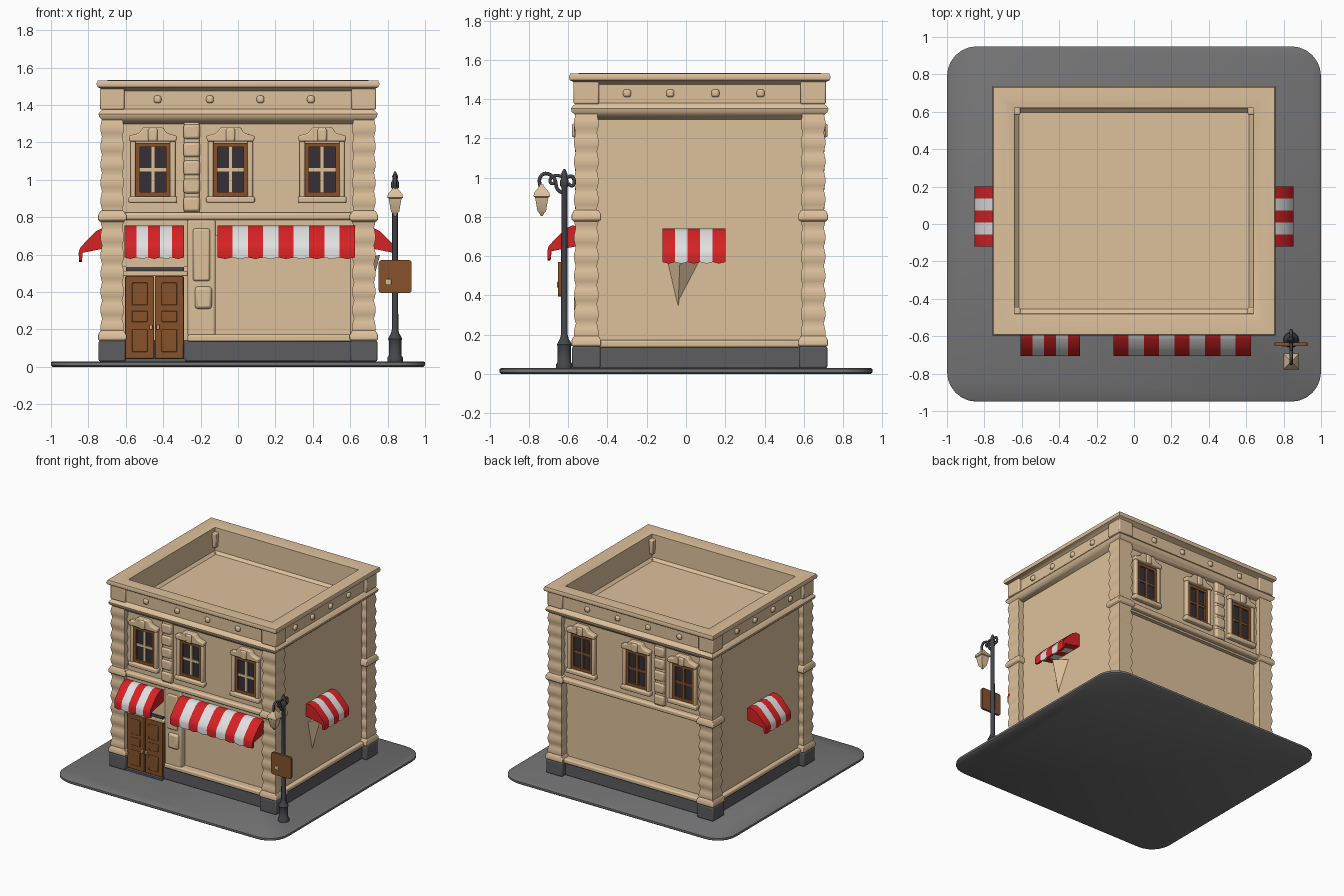
import bpy, bmesh, math
from mathutils import Matrix, Vector

if "Cube" in bpy.data.objects:
    bpy.data.objects.remove(bpy.data.objects["Cube"])


def material(name, r, g, b):
    m = bpy.data.materials.new(name)
    m.use_nodes = True
    m.diffuse_color = (r, g, b, 1)
    m.node_tree.nodes["Principled BSDF"].inputs["Base Color"].default_value = (r, g, b, 1)
    return m


STONE = material("cream_stone", 0.73, 0.53, 0.33)
PAVING = material("paving_grey", 0.17, 0.17, 0.175)
PLINTH = material("plinth_grey", 0.11, 0.11, 0.12)
IRON = material("dark_iron", 0.06, 0.062, 0.07)
RED = material("awning_red", 0.68, 0.016, 0.018)
WHITE = material("awning_white", 0.75, 0.75, 0.76)
WOOD = material("brown_wood", 0.24, 0.085, 0.025)
GLASS = material("dark_glass", 0.035, 0.03, 0.038)
CY = 0.07                       # centre of the building in y
HX, HY = 0.69, 0.60             # half size of the walls
smooth_parts = []


def finish(name, bm, mats, bevel=0, segments=2):
    bmesh.ops.recalc_face_normals(bm, faces=bm.faces)
    me = bpy.data.meshes.new(name)
    bm.to_mesh(me)
    bm.free()
    ob = bpy.data.objects.new(name, me)
    bpy.context.collection.objects.link(ob)
    for m in mats:
        me.materials.append(m)
    if bevel:
        mod = ob.modifiers.new("soft_edges", "BEVEL")
        mod.width, mod.segments = bevel, segments
    smooth_parts.append(ob)
    return ob


def skin(bm, rings, caps=True):
    """Join rings of points into a closed tube."""
    vs = [[bm.verts.new(p) for p in ring] for ring in rings]
    n = len(vs[0])
    faces = [[bm.faces.new((a[i], a[(i + 1) % n], b[(i + 1) % n], b[i])) for i in range(n)]
             for a, b in zip(vs, vs[1:])]
    if caps:
        bm.faces.new(vs[0])
        bm.faces.new(vs[-1])
    return faces


def loft(name, x, y, rings, mat, bevel=0):
    """Stack of rectangles: each ring is (half x, half y, z)."""
    bm = bmesh.new()
    skin(bm, [[(x + i * hx, y + j * hy, z) for i, j in ((-1, -1), (1, -1), (1, 1), (-1, 1))]
              for hx, hy, z in rings])
    return finish(name, bm, [mat], bevel)


def box(name, x0, x1, y0, y1, z0, z1, mat, bevel=0):
    hx, hy = (x1 - x0) / 2, (y1 - y0) / 2
    return loft(name, (x0 + x1) / 2, (y0 + y1) / 2, [(hx, hy, z0), (hx, hy, z1)], mat, bevel)


def on_face(name, s, x0, x1, d0, d1, z0, z1, mat, bevel=0):
    """Box on the front (s=-1) or back (s=1) wall, from depth d0 to d1."""
    ya, yb = sorted((CY + s * (HY + d0), CY + s * (HY + d1)))
    return box(name, x0, x1, ya, yb, z0, z1, mat, bevel)


def lathe(name, x, y, profile, mat, n=12):
    bm = bmesh.new()
    skin(bm, [[(x + r * math.cos(k * math.tau / n), y + r * math.sin(k * math.tau / n), z)
               for k in range(n)] for r, z in profile])
    return finish(name, bm, [mat])


def tube(name, pts, radius, mat):
    cu = bpy.data.curves.new(name, "CURVE")
    cu.dimensions, cu.bevel_depth, cu.bevel_resolution = "3D", radius, 2
    cu.resolution_u = 6
    sp = cu.splines.new("NURBS")
    sp.points.add(len(pts) - 1)
    sp.use_endpoint_u = True
    sp.order_u = 3
    for p, co in zip(sp.points, pts):
        p.co = (*co, 1)
    cu.materials.append(mat)
    bpy.context.collection.objects.link(bpy.data.objects.new(name, cu))


# Pavement slab with rounded corners
bm = bmesh.new()
outline = [(sx * 0.84 + 0.16 * math.cos(a), sy * 0.79 + 0.16 * math.sin(a))
           for q, (sx, sy) in enumerate(((1, 1), (-1, 1), (-1, -1), (1, -1)))
           for a in [(q + k / 6) * math.pi / 2 for k in range(7)]]
skin(bm, [[(x * f, y * f, z) for x, y in outline] for f, z in ((0.99, 0), (1, 0.008), (1, 0.024), (0.992, 0.03))])
finish("pavement", bm, [PAVING])

# Wall core, plinth and upper storey walls
box("walls", -HX, HX, CY - HY + 0.03, CY + HY - 0.03, 0.03, 1.31, STONE)
loft("plinth", 0, CY, [(HX + 0.01, HY + 0.005, 0.03), (HX + 0.01, HY + 0.005, 0.14)], PLINTH, 0.006)
for s, side in ((-1, "front"), (1, "back")):
    on_face(side + "_upper_wall", s, -HX, HX, -0.05, 0, 0.77, 1.31, STONE)
    on_face(side + "_ledge", s, -HX, HX, -0.04, 0.04, 0.785, 0.825, STONE, 0.012)
    on_face(side + "_base_sill", s, -0.27 if s < 0 else -HX, HX, -0.05, 0.03, 0.135, 0.172, STONE, 0.01)
    box(("left" if s > 0 else "right") + "_base_sill", s * HX - 0.03, s * HX + 0.03,
        CY - HY, CY + HY, 0.135, 0.172, STONE, 0.01)

# Corner pillars with rounded courses
for sx in (-1, 1):
    for sy in (-1, 1):
        x, y = sx * 0.673, CY + sy * 0.578
        steps = 60
        rings = []
        for k in range(steps + 1):
            z = 0.16 + 1.17 * k / steps
            h = 0.053 + 0.010 * abs(math.sin((z - 0.16) * math.pi / 0.097))
            rings.append((h, h, z))
        loft("corner_pillar", x, y, rings, STONE)
        loft("pillar_plinth", x, y, [(0.072, 0.072, 0.03), (0.072, 0.072, 0.14)], PLINTH, 0.008)
        for z in (0.135, 0.775):
            loft("pillar_band", x, y, [(0.062, 0.062, z), (0.076, 0.076, z + 0.012), (0.076, 0.076, z + 0.035),
                                       (0.062, 0.062, z + 0.06)], STONE, 0.004)
        loft("frieze_block", x, y, [(0.065, 0.065, 1.375), (0.065, 0.065, 1.49)], STONE, 0.008)

# Cornice, parapet and sunken roof in one swept profile
profile = [(-0.02, 1.29), (0.02, 1.305), (0.035, 1.32), (0.052, 1.335), (0.056, 1.352), (0.045, 1.368),
           (0.026, 1.38), (0.026, 1.475), (0.045, 1.488), (0.062, 1.497), (0.067, 1.512), (0.06, 1.53),
           (0.0, 1.533), (-0.05, 1.522), (-0.055, 1.34), (-0.075, 1.32)]
loft("cornice_and_roof", 0, CY, [(HX + o, HY + o, z) for o, z in profile], STONE)
for s in (-1, 1):
    for x in (-0.43, -0.15, 0.12, 0.39):
        on_face("frieze_boss", s, x - 0.02, x + 0.02, 0.01, 0.042, 1.41, 1.45, STONE, 0.012)
    for y in (-0.3, -0.08, 0.15, 0.38):
        box("side_boss", s * 0.715 - 0.018, s * 0.715 + 0.018, y - 0.02, y + 0.02, 1.41, 1.45, STONE, 0.012)

# Upper windows on front and back, with a strip pilaster
HOOD = [(-0.125, 1.205), (-0.13, 1.235), (-0.075, 1.25), (-0.05, 1.283),
        (0.05, 1.283), (0.075, 1.25), (0.13, 1.235), (0.125, 1.205)]


def window(s, cx):
    def part(name, x0, x1, d1, z0, z1, mat, bevel=0):
        on_face(name, s, cx + x0, cx + x1, -0.01, d1, z0, z1, mat, bevel)
    part("window_glass", -0.085, 0.085, 0.004, 0.92, 1.19, GLASS)
    for k in (-1, 1):
        a, b = sorted((k * 0.07, k * 0.094))
        part("window_frame_side", a, b, 0.018, 0.915, 1.195, WOOD)
        a, b = sorted((k * 0.092, k * 0.12))
        part("window_surround", a, b, 0.03, 0.9, 1.22, STONE, 0.008)
    for z in (0.912, 1.175):
        part("window_frame_rail", -0.094, 0.094, 0.018, z, z + 0.023, WOOD)
    bar = STONE if s < 0 else WOOD
    part("window_mullion", -0.011, 0.011, 0.014, 0.93, 1.18, bar)
    part("window_crossbar", -0.075, 0.075, 0.012, 1.045, 1.063, bar)
    part("window_sill", -0.13, 0.13, 0.04, 0.875, 0.912, STONE, 0.01)
    bm = bmesh.new()
    skin(bm, [[(cx + x, CY + s * (HY + d), z) for x, z in HOOD] for d in (-0.01, 0.04)])
    finish("window_hood", bm, [STONE], 0.008)
    part("keystone", -0.025, 0.025, 0.052, 1.205, 1.275, STONE, 0.01)


for s in (-1, 1):
    for cx in (-0.455, -0.04, 0.45):
        window(s, cx)
    on_face("upper_pilaster", s, -0.29, -0.205, -0.01, 0.025, 0.82, 1.31, STONE, 0.012)
    for k in range(5):
        z = 0.83 + k * 0.097
        on_face("pilaster_course", s, -0.292, -0.203, 0, 0.036, z, z + 0.08, STONE, 0.014)

# Shop front: pier, side frame and bracket
on_face("shop_pier", -1, -0.27, -0.12, -0.04, 0.02, 0.16, 0.79, STONE, 0.012)
on_face("shop_pier_panel", -1, -0.24, -0.15, 0, 0.032, 0.46, 0.74, STONE, 0.01)
on_face("pier_bracket", -1, -0.23, -0.14, 0, 0.04, 0.31, 0.43, STONE, 0.016)
on_face("shop_side_frame", -1, 0.6, 0.64, -0.04, 0.01, 0.16, 0.79, STONE, 0.008)
on_face("shop_top_frame", -1, -0.13, 0.62, -0.04, 0.01, 0.7, 0.79, STONE)

# Double door with raised panels
for x0, x1 in ((-0.603, -0.449), (-0.444, -0.29)):
    on_face("door_leaf", -1, x0, x1, -0.04, 0.02, 0.045, 0.485, WOOD, 0.005)
    for z0, z1 in ((0.08, 0.2), (0.24, 0.3), (0.33, 0.45)):
        on_face("door_panel", -1, x0 + 0.035, x1 - 0.035, 0.01, 0.027, z0, z1, WOOD, 0.005)
for x in (-0.465, -0.428):
    on_face("door_knob", -1, x - 0.008, x + 0.008, 0.01, 0.04, 0.2, 0.225, STONE, 0.004)
on_face("door_step", -1, -0.61, -0.28, -0.04, 0.04, 0.03, 0.045, PLINTH)
on_face("door_lintel", -1, -0.62, -0.27, -0.04, 0.025, 0.485, 0.512, STONE, 0.006)
on_face("door_transom", -1, -0.6, -0.29, -0.04, 0.015, 0.512, 0.535, IRON)
on_face("door_head", -1, -0.62, -0.27, -0.04, 0.01, 0.535, 0.79, STONE)


def awning(name, centre, width, stripes, turn):
    """Striped canopy that projects along local -y."""
    shape = [(0, 0.735), (0.045, 0.742), (0.08, 0.725), (0.13, 0.675), (0.165, 0.635),
             (0.172, 0.61), (0.17, 0.57), (0.155, 0.57), (0.15, 0.61), (0, 0.64)]
    cols = stripes * 2
    place = Matrix.Translation(centre) @ Matrix.Rotation(turn, 4, "Z")
    bm = bmesh.new()
    rings = []
    for k in range(cols + 1):
        dip = 0.008 * (k % 2)
        rings.append([place @ Vector((width * (k / cols - 0.5), -o, z - (dip if z < 0.6 else 0)))
                      for o, z in shape])
    for k, strip in enumerate(skin(bm, rings)):
        for f in strip:
            f.material_index = (k // 2) % 2
    finish(name, bm, [RED, WHITE])


awning("door_awning", (-0.448, -0.535, 0.015), 0.32, 5, 0)
awning("shop_awning", (0.257, -0.535, 0.015), 0.735, 9, 0)
awning("left_awning", (0.68, 0.04, 0), 0.32, 5, math.pi / 2)
awning("right_awning", (-0.68, 0.04, 0), 0.32, 5, -math.pi / 2)
bm = bmesh.new()
skin(bm, [[(0.68, -0.105, 0.58), (0.76, -0.03, 0.6), (0.68, 0.085, 0.58)],
          [(0.68, -0.045, 0.35), (0.692, -0.04, 0.35), (0.68, -0.035, 0.35)]])
finish("awning_corbel", bm, [STONE])

# Street lamp: post, scrolled arm and lantern
LX, LY = 0.84, -0.62
lathe("lamp_post", LX, LY, [(0.042, 0.03), (0.042, 0.05), (0.034, 0.06), (0.034, 0.14), (0.038, 0.15),
                            (0.022, 0.18), (0.017, 0.2), (0.015, 0.95), (0.022, 0.96), (0.022, 0.985),
                            (0.013, 1.0), (0.016, 1.02), (0.004, 1.045)], IRON)
tube("lamp_arm", [(LX, LY, 0.92), (LX, -0.66, 0.93), (LX, -0.665, 1.0), (LX, -0.72, 1.03),
                  (LX, -0.755, 0.99), (LX, -0.74, 0.95)], 0.009, IRON)
tube("arm_scroll", [(LX, LY, 1.0), (LX, -0.66, 1.02), (LX, -0.7, 0.99), (LX, -0.68, 0.96), (LX, -0.66, 0.985)],
     0.008, IRON)
tube("back_scroll", [(LX, LY, 0.99), (LX, -0.585, 1.02), (LX, -0.565, 0.98), (LX, -0.58, 0.95),
                     (LX, -0.6, 0.97)], 0.009, IRON)
loft("lantern", LX, -0.735, [(h, h, z) for h, z in ((0.006, 0.805), (0.012, 0.82), (0.022, 0.83), (0.034, 0.9),
                                                   (0.042, 0.905), (0.038, 0.925), (0.016, 0.95), (0.008, 0.965))],
     STONE)

# Hanging sign on the post
bm = bmesh.new()
sign = [(sx * 0.073 + 0.015 * math.cos(a), sz * 0.073 + 0.015 * math.sin(a))
        for q, (sx, sz) in enumerate(((1, 1), (-1, 1), (-1, -1), (1, -1)))
        for a in [(q + k / 3) * math.pi / 2 for k in range(4)]]
skin(bm, [[(LX + x, y, 0.483 + z) for x, z in sign] for y in (-0.652, -0.634)])
finish("sign_board", bm, [WOOD])
box("sign_spot", 0.79, 0.82, -0.657, -0.65, 0.44, 0.47, STONE, 0.003)

# Smooth shading with sharp edges kept
bpy.ops.object.select_all(action="DESELECT")
for ob in smooth_parts:
    ob.select_set(True)
bpy.context.view_layer.objects.active = smooth_parts[0]
bpy.ops.object.shade_smooth_by_angle(angle=math.radians(40))
